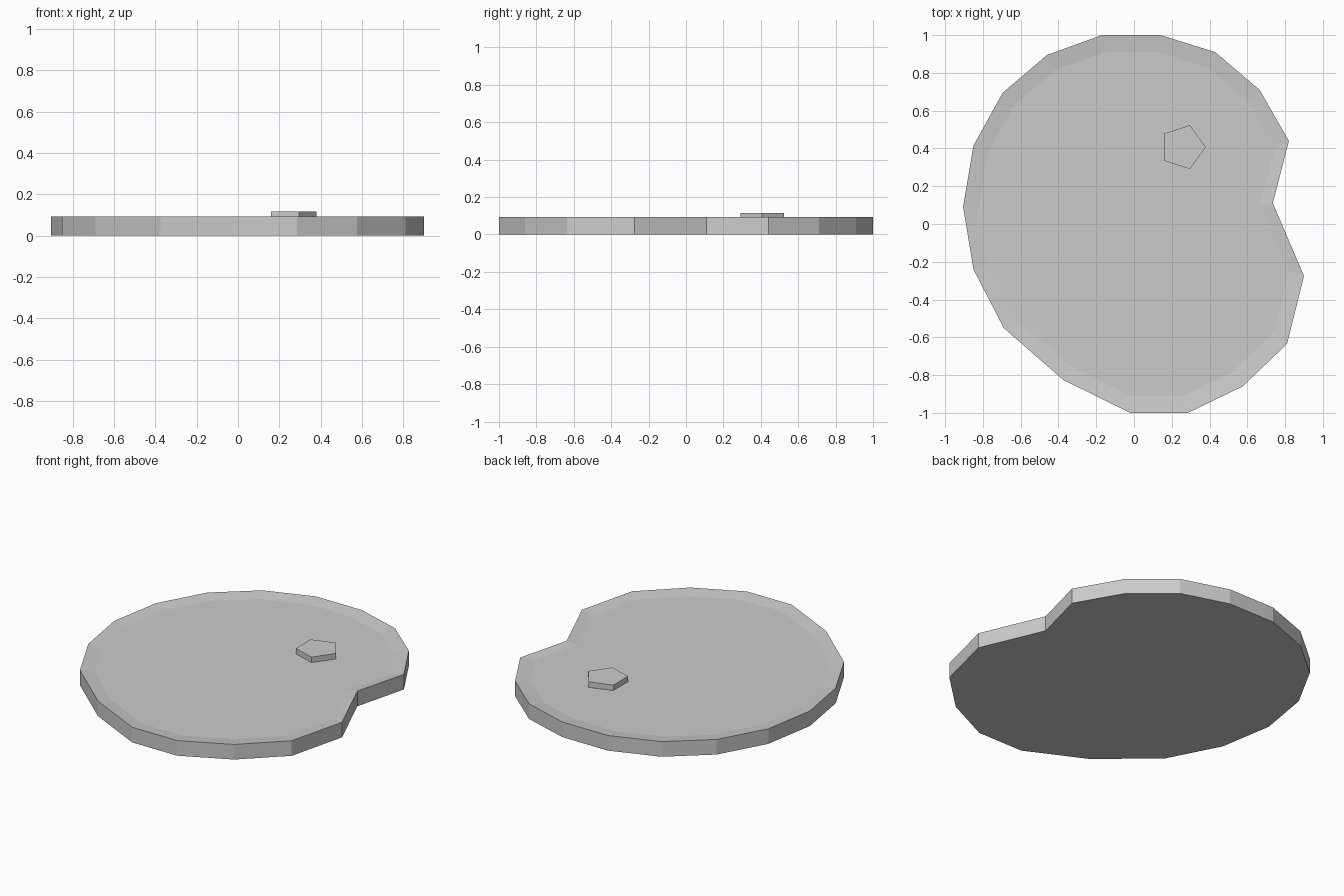
import bpy, bmesh, math

if "Cube" in bpy.data.objects:
    bpy.data.objects.remove(bpy.data.objects["Cube"])

# Kidney-shaped outline of the board, counter-clockwise from the notch
OUTLINE = [(0.735, 0.11), (0.82, 0.44), (0.665, 0.71), (0.43, 0.91), (0.14, 1.0),
           (-0.17, 1.0), (-0.46, 0.895), (-0.695, 0.695), (-0.85, 0.415),
           (-0.905, 0.09), (-0.85, -0.24), (-0.69, -0.55), (-0.375, -0.825),
           (-0.02, -1.0), (0.285, -1.0), (0.575, -0.86), (0.81, -0.635), (0.90, -0.275)]


def stacked_rings(name, rings):
    """Join outlines (points, z) from bottom to top and cap both ends."""
    bm = bmesh.new()
    loops = [[bm.verts.new((x, y, z)) for x, y in pts] for pts, z in rings]
    for a, b in zip(loops, loops[1:]):
        for i in range(len(a)):
            j = (i + 1) % len(a)
            bm.faces.new((a[i], a[j], b[j], b[i]))
    bm.faces.new(loops[0][::-1])
    bm.faces.new(loops[-1])
    bmesh.ops.recalc_face_normals(bm, faces=bm.faces)
    mesh = bpy.data.meshes.new(name)
    bm.to_mesh(mesh)
    bm.free()
    obj = bpy.data.objects.new(name, mesh)
    bpy.context.collection.objects.link(obj)
    return obj


# Board with a rim sloping down to a slightly sunken top
inner = [(x * 0.91, y * 0.91) for x, y in OUTLINE]
stacked_rings("palette_board", [(OUTLINE, 0.0), (OUTLINE, 0.093), (inner, 0.082)])

# Small five-sided button on the top
button = [(0.258 + 0.122 * math.cos(i * math.tau / 5),
           0.407 + 0.122 * math.sin(i * math.tau / 5)) for i in range(5)]
stacked_rings("raised_button", [(button, 0.075), (button, 0.116)])
